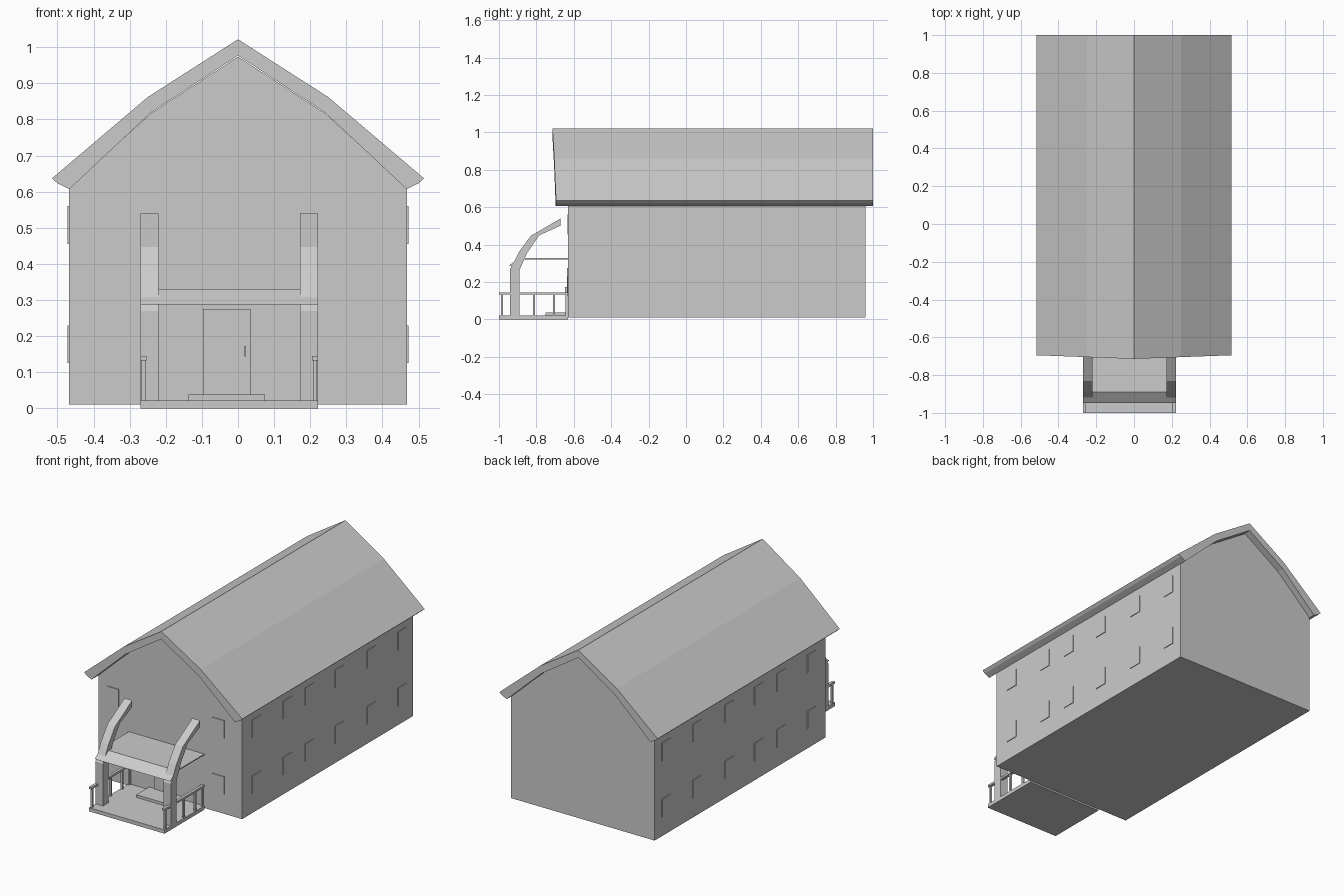
import bpy, bmesh

default = bpy.data.objects.get("Cube")
if default:
    bpy.data.objects.remove(default, do_unlink=True)

GREY = (0.6, 0.6, 0.6, 1)
grey = bpy.data.materials.new("plain_grey")
grey.use_nodes = True
grey.diffuse_color = GREY
grey.node_tree.nodes["Principled BSDF"].inputs["Base Color"].default_value = GREY


def prism(name, profile, start, end, axis):
    """Extrude a closed profile: (x, z) along y, or (y, z) along x."""
    bm = bmesh.new()
    place = (lambda p, d: (p[0], d, p[1])) if axis == "y" else (lambda p, d: (d, p[0], p[1]))
    rings = [[bm.verts.new(place(p, d)) for p in profile] for d in (start, end)]
    bm.faces.new(rings[0])
    bm.faces.new(rings[1][::-1])
    for i in range(len(profile)):
        j = (i + 1) % len(profile)
        bm.faces.new((rings[0][i], rings[1][i], rings[1][j], rings[0][j]))
    bmesh.ops.recalc_face_normals(bm, faces=bm.faces)
    mesh = bpy.data.meshes.new(name)
    bm.to_mesh(mesh)
    bm.free()
    mesh.materials.append(grey)
    obj = bpy.data.objects.new(name, mesh)
    bpy.context.collection.objects.link(obj)
    return obj


def box(name, x, y, z):
    return prism(name, [(x[0], z[0]), (x[1], z[0]), (x[1], z[1]), (x[0], z[1])], y[0], y[1], "y")


def mirrored(half):
    """Complete a profile from its right half, leaving centre points single."""
    return half + [(-x, z) for x, z in reversed(half) if x > 0]


WALL, FRONT, BACK = 0.468, -0.63, 0.96

# Main hall with its gable ends
prism("hall", [(-WALL, 0.01)] + mirrored([(WALL, 0.01), (WALL, 0.61), (0.24, 0.818), (0, 0.974)])[:-1],
      FRONT, BACK, "y")

# Bent roof shell, its front edge drawn forward towards the ridge
outer = [(0.515, 0.637), (0.25, 0.862), (0, 1.022), (-0.25, 0.862), (-0.515, 0.637)]
inner = [(-0.5, 0.623), (-0.467, 0.607), (-0.24, 0.82), (0, 0.977), (0.24, 0.82), (0.467, 0.607), (0.5, 0.623)]
roof = prism("roof", outer + inner, -0.714, 1.0, "y")
for v in roof.data.vertices:
    if v.co.y < 0:
        v.co.y += 0.037 * abs(v.co.x)

# Windows: two rows on the sides and on the front
for row, z in (("lower", (0.125, 0.23)), ("upper", (0.455, 0.56))):
    for y in (-0.537, -0.25, -0.044, 0.232, 0.53, 0.817):
        for side, s in (("left", 1), ("right", -1)):
            x = sorted((s * (WALL - 0.002), s * (WALL + 0.004)))
            box(f"{side}_{row}_window", x, (y, y + 0.078), z)
    for x in (-0.413, 0.275):
        box(f"front_{row}_window", (x, x + 0.078), (FRONT - 0.004, FRONT + 0.002), z)

# Door, handle and step
box("door", (-0.097, 0.035), (FRONT - 0.006, FRONT + 0.002), (0.02, 0.275))
box("door_handle", (0.018, 0.022), (FRONT - 0.016, FRONT), (0.143, 0.173))
box("door_step", (-0.137, 0.075), (-0.75, FRONT), (0.015, 0.038))

# Porch floor
LEFT, RIGHT = 0.222, -0.27
box("porch_floor", (RIGHT, LEFT), (-1, FRONT), (0, 0.022))

# Curved pillars leaning back towards the wall
pillar = [(-0.94, 0.015), (-0.94, 0.27), (-0.89, 0.365), (-0.83, 0.447), (-0.67, 0.54),
          (-0.67, 0.502), (-0.785, 0.45), (-0.85, 0.355), (-0.89, 0.265), (-0.89, 0.015)]
for side, x in (("left", LEFT - 0.05), ("right", RIGHT)):
    prism(f"{side}_pillar", pillar, x, x + 0.05, "x")

# Canopy with a sloping front board
prism("canopy_board", [(-0.948, 0.288), (-0.89, 0.33), (-0.885, 0.322), (-0.93, 0.288)], RIGHT, LEFT, "x")
box("canopy_panel", (RIGHT, LEFT), (-0.89, FRONT), (0.322, 0.328))

# Side railings
for side, x in (("left", LEFT - 0.017), ("right", RIGHT)):
    box(f"{side}_handrail", (x, x + 0.017), (-1, FRONT), (0.133, 0.145))
    for y in (-0.99, -0.818, -0.711, -0.643):
        box(f"{side}_rail_post", (x + 0.003, x + 0.014), (y, y + 0.011), (0.02, 0.135))
